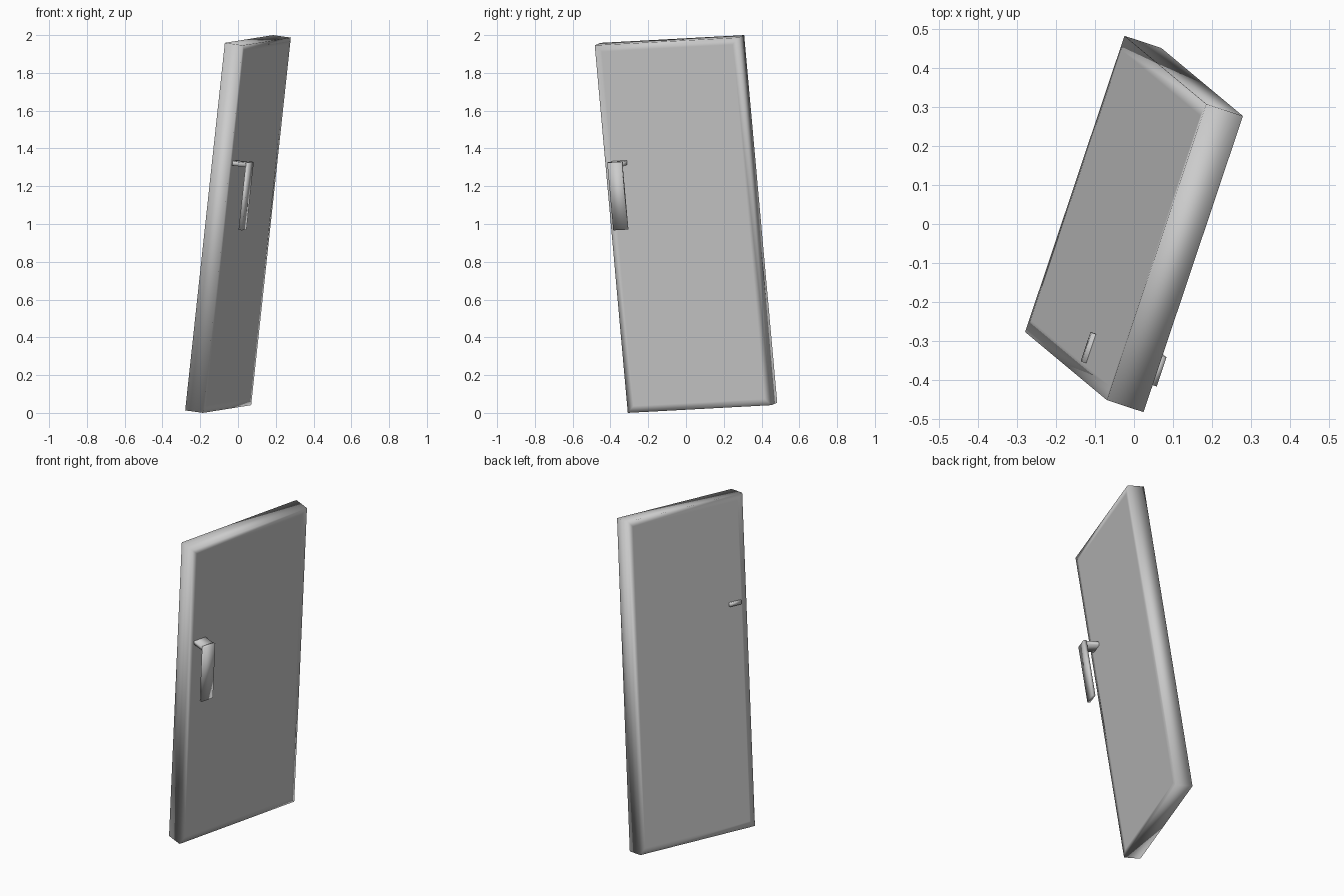
import bpy, bmesh
from mathutils import Vector, Matrix

if "Cube" in bpy.data.objects:
    bpy.data.objects.remove(bpy.data.objects["Cube"])

# Tilted local frame: thickness (t), width (w), height (u)
u = Vector((0.21, -0.175, 1.946)).normalized()
w = Vector((0.255, 0.76, 0.041))
w = (w - u * w.dot(u)).normalized()
t = w.cross(u).normalized()
FRAME = Matrix((t, w, u)).transposed().to_4x4()
FRAME.translation = (0, 0, 1)


def finish(bm, name):
    bmesh.ops.recalc_face_normals(bm, faces=bm.faces)
    bm.transform(FRAME)
    if FRAME.determinant() < 0:
        bmesh.ops.reverse_faces(bm, faces=bm.faces)
    for f in bm.faces:
        f.smooth = True
    me = bpy.data.meshes.new(name)
    bm.to_mesh(me)
    bm.free()
    ob = bpy.data.objects.new(name, me)
    bpy.context.collection.objects.link(ob)
    return ob


# Door slab: box with border loops on both broad faces for soft edge shading
bm = bmesh.new()
bmesh.ops.create_cube(bm, size=1)
bmesh.ops.scale(bm, vec=(0.10, 0.803, 1.965), verts=bm.verts)
bm.normal_update()
broad = [f for f in bm.faces if abs(f.normal.x) > 0.9]
bmesh.ops.inset_individual(bm, faces=broad, thickness=0.05)
finish(bm, "door_panel")

# Handle: spindle plate passing through the door, and a hanging grip plate
def plate(bm, lo, hi):
    lo, hi = Vector(lo), Vector(hi)
    m = Matrix.Translation((lo + hi) / 2) @ Matrix.Diagonal((*(hi - lo), 1))
    bmesh.ops.create_cube(bm, size=1, matrix=m)


for name, lo, hi in (
    ("handle_spindle", (-0.062, -0.36, 0.338), (0.126, -0.281, 0.361)),
    ("handle_grip", (0.124, -0.36, 0.003), (0.142, -0.281, 0.365)),
):
    bm = bmesh.new()
    plate(bm, lo, hi)
    finish(bm, name)
